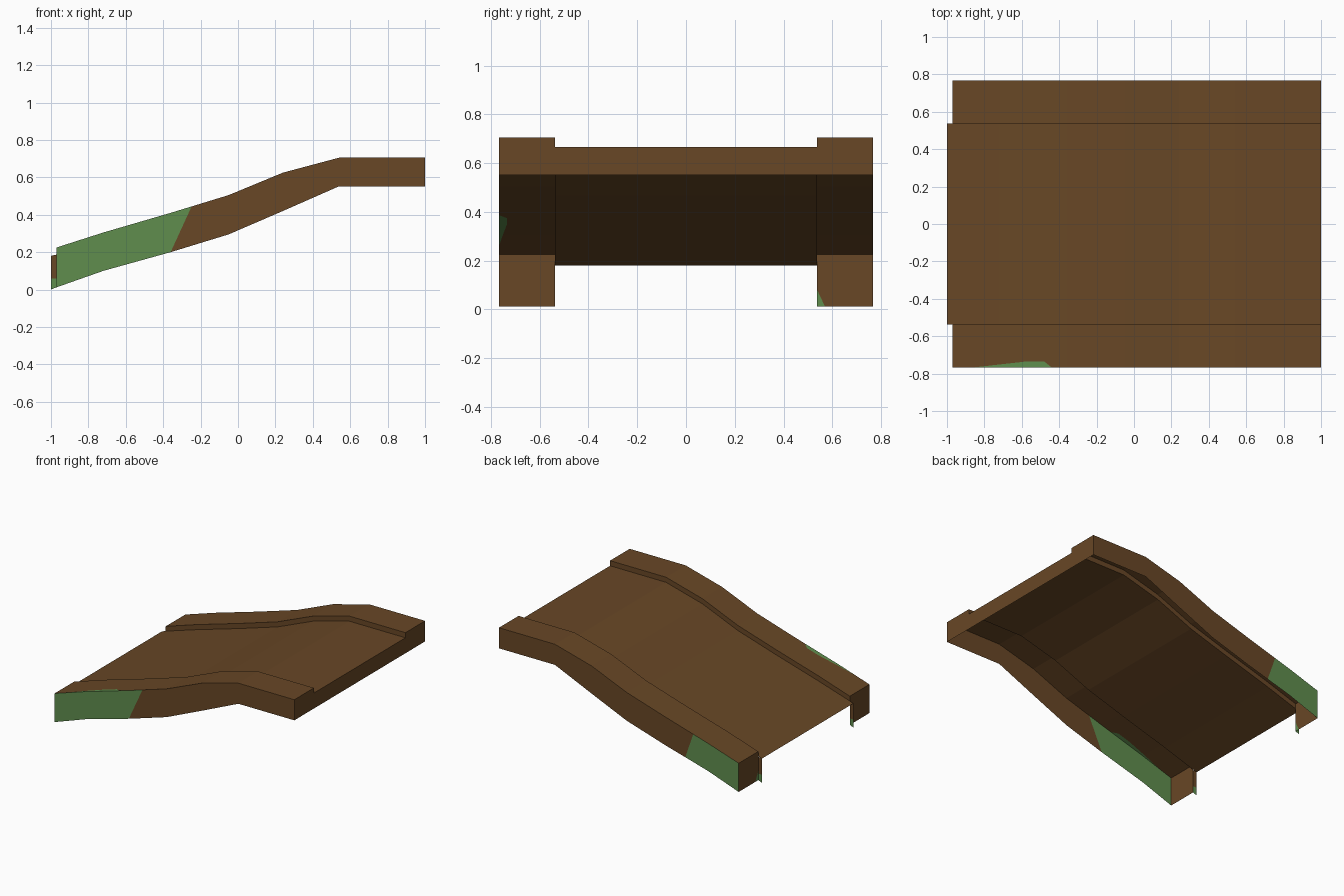
import bpy, bmesh
from mathutils import Vector

if "Cube" in bpy.data.objects:
    bpy.data.objects.remove(bpy.data.objects["Cube"])


def material(name, rgb):
    m = bpy.data.materials.new(name)
    m.diffuse_color = (*rgb, 1)
    m.use_nodes = True
    m.node_tree.nodes["Principled BSDF"].inputs["Base Color"].default_value = m.diffuse_color
    return m


BROWN = material("brown earth", (0.138, 0.063, 0.019))
GREEN = material("grass green", (0.115, 0.27, 0.076))

XS = [-0.97, -0.72, -0.36, -0.05, 0.24, 0.54, 1.0]
TOP = [0.225, 0.305, 0.41, 0.505, 0.625, 0.705, 0.705]
BOTTOM = [0.012, 0.10, 0.20, 0.295, 0.42, 0.552, 0.552]
STEP = 0.038            # deck sits this far below the rail tops
INNER, OUTER = 0.537, 0.767


def strip(bm, a, b, facing):
    """Sheet of quads between two rows of points, turned to face a direction."""
    va, vb = [bm.verts.new(p) for p in a], [bm.verts.new(p) for p in b]
    faces = []
    for i in range(len(a) - 1):
        f = bm.faces.new((va[i], va[i + 1], vb[i + 1], vb[i]))
        f.normal_update()
        if f.normal.dot(Vector(facing)) < 0:
            f.normal_flip()
        faces.append(f)
    return faces


def paint(bm, faces, cuts):
    """Cut faces along planes (point, normal); the part behind all planes turns green."""
    for co, no in cuts:
        edges = {e for f in faces for e in f.edges}
        verts = {v for f in faces for v in f.verts}
        res = bmesh.ops.bisect_plane(bm, geom=list(faces) + list(edges) + list(verts),
                                     dist=1e-5, plane_co=co, plane_no=no)
        faces = [g for g in res["geom"] if isinstance(g, bmesh.types.BMFace)]
    for f in faces:
        c = f.calc_center_median()
        if all((c - Vector(co)).dot(Vector(no)) < 0 for co, no in cuts):
            f.material_index = 1


def finish(name, bm):
    bmesh.ops.remove_doubles(bm, verts=bm.verts, dist=1e-4)
    me = bpy.data.meshes.new(name)
    bm.to_mesh(me)
    bm.free()
    me.materials.append(BROWN)
    me.materials.append(GREEN)
    bpy.context.collection.objects.link(bpy.data.objects.new(name, me))


def row(y, zs, drop=0):
    return [(x, y, z - drop) for x, z in zip(XS, zs)]


# sloping deck
bm = bmesh.new()
profile = [(-1.0, 0.18)] + [(x, z - STEP) for x, z in zip(XS[1:], TOP[1:])]
strip(bm, [(x, -INNER, z) for x, z in profile],
      [(x, INNER, z) for x, z in profile], (0, 0, 1))
finish("deck", bm)

# board closing the high end
bm = bmesh.new()
ys = [(-OUTER, -INNER, 0), (-INNER, INNER, STEP), (INNER, OUTER, 0)]
for y0, y1, d in ys:
    strip(bm, [(1, y0, BOTTOM[-1]), (1, y1, BOTTOM[-1])],
          [(1, y0, TOP[-1] - d), (1, y1, TOP[-1] - d)], (1, 0, 0))
finish("end_board", bm)

# raised side rails, open underneath
for s, name in ((-1, "front_rail"), (1, "back_rail")):
    bm = bmesh.new()
    top = strip(bm, row(s * INNER, TOP), row(s * OUTER, TOP), (0, 0, 1))
    wall = strip(bm, row(s * OUTER, TOP), row(s * OUTER, BOTTOM), (0, s, 0))
    strip(bm, row(s * INNER, TOP), row(s * INNER, TOP, STEP), (0, -s, 0))
    x = XS[0]
    cap = strip(bm, [(x, s * INNER, BOTTOM[0]), (x, s * OUTER, BOTTOM[0])],
                [(x, s * INNER, TOP[0]), (x, s * OUTER, TOP[0])], (-1, 0, 0))
    # narrow fin joining the rail end to the deck end
    fin = strip(bm, [(-1, s * INNER, 0), (x, s * INNER, BOTTOM[0])],
                [(-1, s * INNER, 0.18), (x, s * INNER, TOP[0] - STEP)], (0, -s, 0))
    paint(bm, fin, [((0, 0, 0.06), (0, 0, 1))])
    # grass patches on the lower end
    if s < 0:
        paint(bm, wall, [((-0.36, 0, 0.20), (0.24, 0, -0.11))])
        paint(bm, top, [((-0.86, -OUTER, 0), (-0.035, 0.31, 0)),
                        ((0, -0.735, 0), (0, 1, 0)),
                        ((-0.44, -OUTER, 0), (0.032, 0.04, 0))])
    else:
        paint(bm, wall, [((-0.53, 0, 0.15), (0.20, 0, 0.07))])
        paint(bm, cap, [((x, 0.57, BOTTOM[0]), (0, 0.07, 0.033))])
    finish(name, bm)
